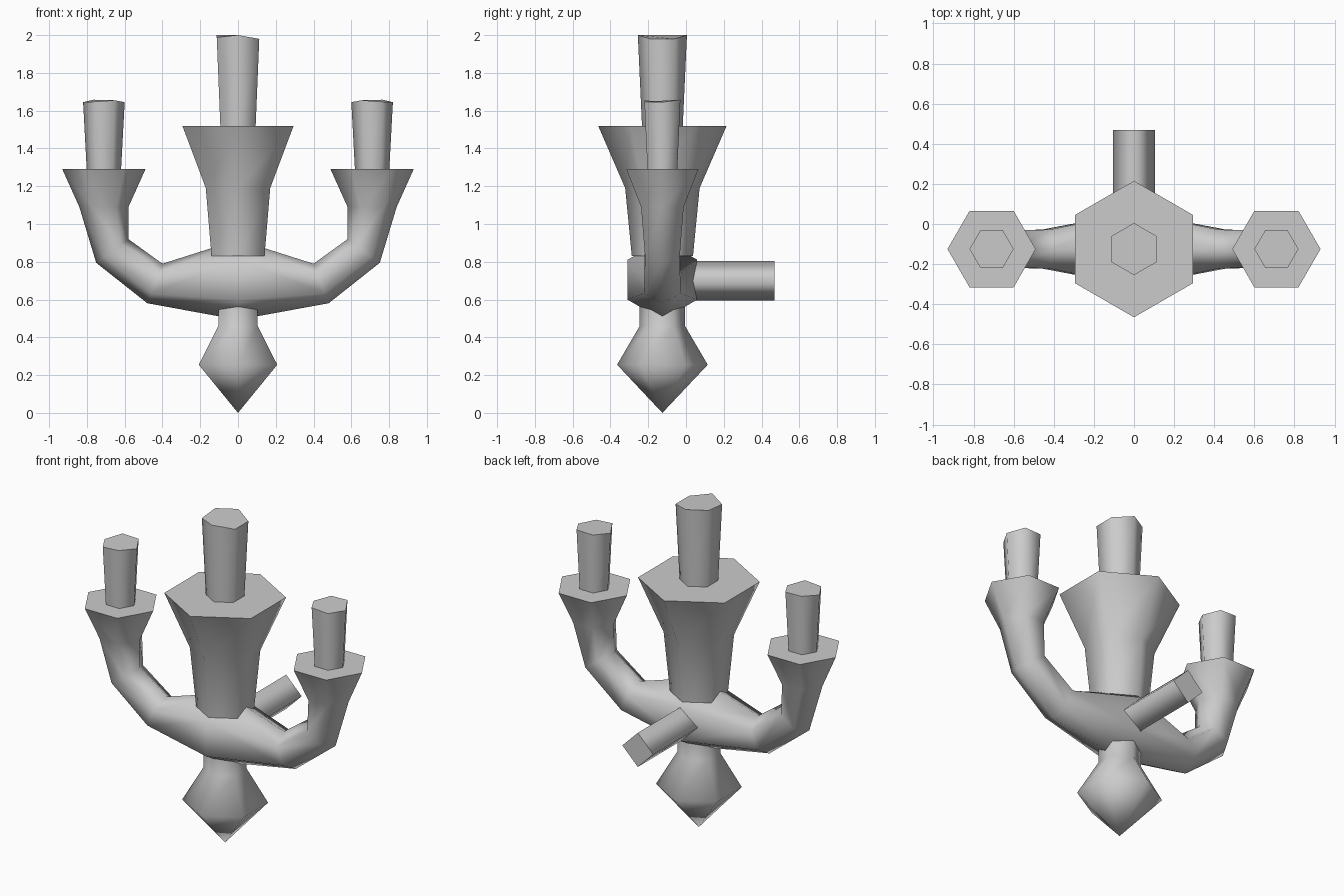
import bpy, bmesh
from math import cos, sin, radians, tau
from mathutils import Vector

if "Cube" in bpy.data.objects:
    bpy.data.objects.remove(bpy.data.objects["Cube"])

YC = -0.125  # depth of the candle plane


def loft(name, sections, sides=6, cap_start=True, cap_end=True, mirror=False, top=None):
    """Skin rings given as (centre, u, v, radius); top = height offsets of last ring."""
    bm = bmesh.new()
    rings = []
    for c, u, v, r in sections:
        rings.append([bm.verts.new(Vector(c) + r * (cos(tau * i / sides) * Vector(u)
                      + sin(tau * i / sides) * Vector(v))) for i in range(sides)])
    for a, b in zip(rings, rings[1:]):
        for i in range(sides):
            j = (i + 1) % sides
            bm.faces.new((a[i], a[j], b[j], b[i])).smooth = True
    if top:
        for vert, dz in zip(rings[-1], top):
            vert.co.z += dz
    # flat caps stay sharp against the smooth sides
    if cap_start:
        bm.faces.new(rings[0][::-1])
    if cap_end:
        bm.faces.new(rings[-1])
    bmesh.ops.remove_doubles(bm, verts=bm.verts, dist=0.0005)
    bmesh.ops.recalc_face_normals(bm, faces=bm.faces)
    if not cap_start and sum(f.normal.dot(f.calc_center_median() - Vector(sections[0][0]))
                             for f in bm.faces if not f.smooth) < 0:
        bmesh.ops.reverse_faces(bm, faces=bm.faces)
    me = bpy.data.meshes.new(name)
    bm.to_mesh(me)
    bm.free()
    ob = bpy.data.objects.new(name, me)
    bpy.context.collection.objects.link(ob)
    if mirror:
        m = ob.modifiers.new("Mirror", 'MIRROR')
        m.merge_threshold = 0.001
    return ob


def upright(x, profile, along):
    """Horizontal rings; 'along' is the axis one hexagon corner points to."""
    u, v = ((1, 0, 0), (0, 1, 0)) if along == 'x' else ((0, 1, 0), (-1, 0, 0))
    return [((x, YC, z), u, v, r) for r, z in profile]


# Central cup and candle
loft("centre_cup", upright(0, [(0.162, 0.83), (0.197, 1.19), (0.34, 1.52)], 'y'))
loft("centre_candle", upright(0, [(0.107, 1.50), (0.13, 2.0)], 'y'),
     top=[0, 0, -0.012, 0, -0.02, -0.02])

# Pointed finial below
loft("finial", upright(0, [(0.0001, 0.0), (0.24, 0.255), (0.12, 0.46), (0.12, 0.60)], 'y'),
     cap_start=False)

# Curved arm flaring into the side cup: x, z, radius, tilt of ring
arm = [(0, 0.705, 0.212, -90), (0.44, 0.685, 0.112, -69), (0.665, 0.857, 0.106, -36),
       (0.71, 1.09, 0.13, 0), (0.71, 1.29, 0.22, 0)]
loft("arm_and_cup", [((x, YC, z), (cos(radians(t)), 0, sin(radians(t))), (0, 1, 0), r)
                     for x, z, r, t in arm], cap_start=False, mirror=True)

# Side candles
loft("side_candle", upright(0.71, [(0.09, 1.27), (0.11, 1.655)], 'x'), mirror=True,
     top=[-0.01, 0.003, 0, -0.01, 0, -0.008])

# Four-sided wall bar at the back
loft("wall_bar", [((0, y, 0.70), (1, 0, 0), (0, 0, 1), 0.105) for y in (0.0, 0.468)], sides=4)
